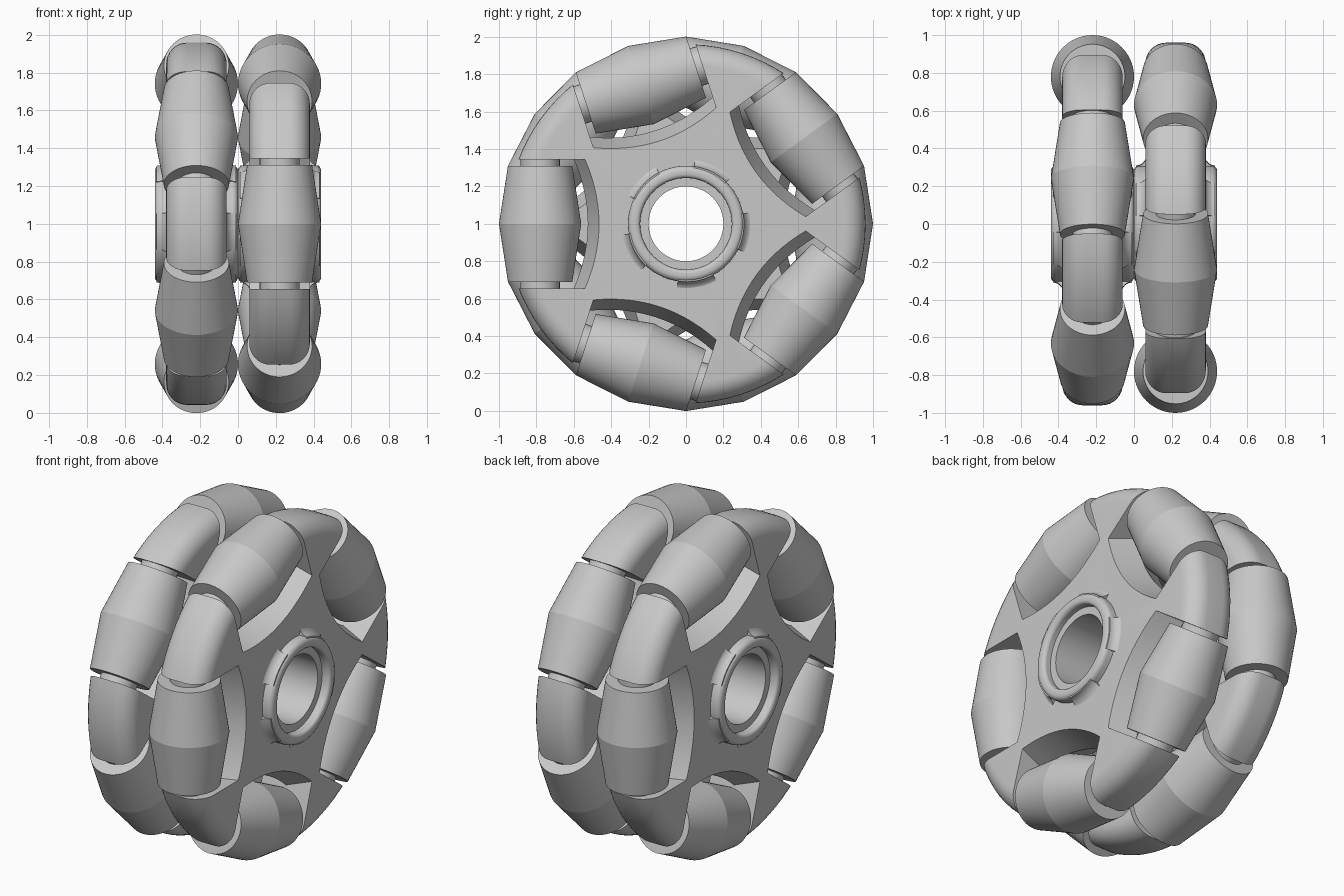
import bpy, bmesh
from math import pi, sin, cos, radians
from mathutils import Matrix, Vector

if "Cube" in bpy.data.objects:
    bpy.data.objects.remove(bpy.data.objects["Cube"])

grey = bpy.data.materials.new("light_grey")
grey.use_nodes = True
grey.diffuse_color = (0.58, 0.58, 0.58, 1)
grey.node_tree.nodes["Principled BSDF"].inputs["Base Color"].default_value = grey.diffuse_color

HALF = 0.16      # half thickness of the wheel disc
RIM = 0.96       # rim radius
AXLE_R = 0.78    # distance of roller axis from the hub axis
STEP = 2 * pi / 5
FIRST = pi       # angle of the first roller


def finish(name, bm, angle=20):
    bmesh.ops.recalc_face_normals(bm, faces=bm.faces)
    me = bpy.data.meshes.new(name)
    bm.to_mesh(me)
    bm.free()
    me.materials.append(grey)
    ob = bpy.data.objects.new(name, me)
    bpy.context.collection.objects.link(ob)
    smooth(ob, angle)
    return ob


def smooth(ob, angle):
    bpy.ops.object.select_all(action='DESELECT')
    ob.select_set(True)
    bpy.context.view_layer.objects.active = ob
    bpy.ops.object.shade_smooth_by_angle(angle=radians(angle))


def lathe(bm, profile, segs, start=0.0, sweep=None):
    """Revolve a closed (radius, axial) loop about the x axis."""
    full = sweep is None
    sweep = 2 * pi if full else sweep
    rings = []
    for i in range(segs if full else segs + 1):
        a = start + sweep * i / segs
        rings.append([bm.verts.new((x, r * cos(a), r * sin(a))) for r, x in profile])
    n = len(profile)
    for i in range(segs):
        p, q = rings[i], rings[(i + 1) % len(rings)]
        for j in range(n):
            k = (j + 1) % n
            bm.faces.new((p[j], p[k], q[k], q[j]))
    if not full:
        bm.faces.new(rings[0])
        bm.faces.new(rings[-1])


def arc(cr, cx, rad, a0, a1, n):
    return [(cr + rad * cos(a0 + (a1 - a0) * i / n), cx + rad * sin(a0 + (a1 - a0) * i / n))
            for i in range(n + 1)]


# Wheel disc with rounded rim
fil = 0.11
bm = bmesh.new()
profile = [(0.27, -HALF)]
profile += arc(RIM - fil, fil - HALF, fil, -pi / 2, 0, 8)
profile += arc(RIM - fil, HALF - fil, fil, 0, pi / 2, 8)
profile += [(0.27, HALF)]
lathe(bm, profile, 90)
disc = finish("wheel_disc", bm)

# Roller pockets: curved floor, waisted at the middle of the disc
bm = bmesh.new()
reach, n = 0.345, 14
for k in range(5):
    turn = Matrix.Rotation(FIRST + k * STEP, 3, 'X')
    layers = []
    for x in (-0.2, 0, 0.2):
        lift = 0.06 * (1 - abs(x) / HALF)
        pts = []
        for i in range(n + 1):
            t = reach * (2 * i / n - 1)
            pts.append((x, 0.465 + 0.075 * (t / reach) ** 2 + lift, t))
        pts += [(x, 1.2, reach), (x, 1.2, -reach)]
        layers.append([bm.verts.new(turn @ Vector(p)) for p in pts])
    for a, b in zip(layers, layers[1:]):
        for i in range(len(a)):
            j = (i + 1) % len(a)
            bm.faces.new((a[i], a[j], b[j], b[i]))
    bm.faces.new(layers[0])
    bm.faces.new(layers[-1])
cutter = finish("pocket_cutter", bm)
cutter.hide_render = True
cut = disc.modifiers.new("pockets", 'BOOLEAN')
cut.object = cutter
cut.operation = 'DIFFERENCE'
cut.solver = 'EXACT'
bpy.context.view_layer.objects.active = disc
bpy.ops.object.modifier_apply(modifier=cut.name)
bpy.data.objects.remove(cutter)
smooth(disc, 20)

# Hub sleeve: rounded collar, counterbore at each end, through bore
edge = 0.03
half_hub = [(0.2, 0.18), (0.25, 0.18), (0.25, 0.205)]
half_hub = [(0.2, 0.17), (0.245, 0.17), (0.245, 0.2)]
half_hub += arc(0.265, 0.2, 0.02, pi, pi / 2, 3)
half_hub += arc(0.31 - edge, 0.22 - edge, edge, pi / 2, 0, 5)
bm = bmesh.new()
lathe(bm, half_hub + [(r, -x) for r, x in reversed(half_hub)], 72)
hub = finish("hub_sleeve", bm, 35)

# Flared fillet segments around the foot of each collar
bm = bmesh.new()
flare = arc(0.365, HALF + 0.05, 0.055, -pi / 2, -pi, 6)
flare = [(r, max(x, HALF - 0.005)) for r, x in flare] + [(0.29, 0.21), (0.29, 0.15), (0.365, 0.15)]
for side in (1, -1):
    for k in range(5):
        lathe(bm, [(r, side * x) for r, x in flare], 8, radians(46) + k * STEP, radians(36))
flares = finish("hub_flares", bm, 25)

# Double-cone roller and its axle pin
bm = bmesh.new()
lathe(bm, [(0.02, -0.31), (0.172, -0.31), (0.22, 0), (0.172, 0.31), (0.02, 0.31)], 56)
roller = finish("roller", bm, 12)
bm = bmesh.new()
lathe(bm, [(0.01, -0.355), (0.105, -0.355), (0.105, 0.355), (0.01, 0.355)], 32)
pin = finish("axle_pin", bm)

# Assemble the two wheels, the second turned half a revolution about z
along_tangent = Matrix.Rotation(pi / 2, 4, 'Y')
for side, yaw in (("left", 0), ("right", pi)):
    base = (Matrix.Translation((0, 0, 1)) @ Matrix.Rotation(yaw, 4, 'Z')
            @ Matrix.Translation((0.22, 0, 0)))

    def place(part, name, local=Matrix.Identity(4)):
        ob = bpy.data.objects.new(name, part.data)
        bpy.context.collection.objects.link(ob)
        ob.matrix_world = base @ local

    for part in (disc, hub, flares):
        place(part, side + "_" + part.name)
    for k in range(5):
        spot = (Matrix.Rotation(FIRST + k * STEP, 4, 'X')
                @ Matrix.Translation((0, AXLE_R, 0)) @ along_tangent)
        for part in (roller, pin):
            place(part, f"{side}_{part.name}_{k + 1}", spot)

for part in (disc, hub, flares, roller, pin):
    bpy.data.objects.remove(part)
